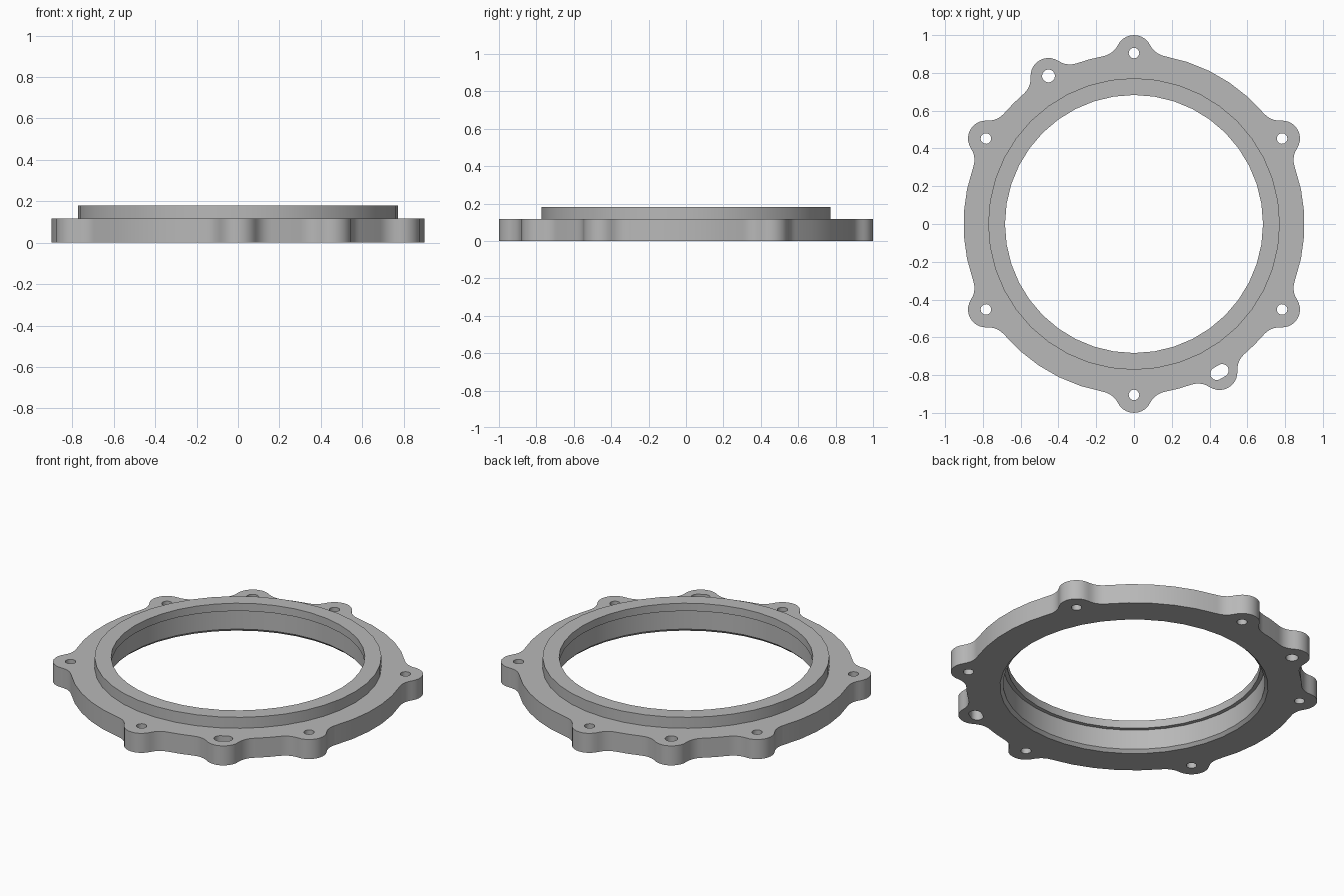
import bpy, bmesh
from math import sin, cos, pi, acos, atan2, radians, ceil
from mathutils import Vector, Matrix

cube = bpy.data.objects.get("Cube")
if cube:
    bpy.data.objects.remove(cube, do_unlink=True)

RING, LOBE, FILLET, BOLT = 0.903, 0.095, 0.11, 0.905
FLANGE_TOP, TOP = 0.116, 0.181
LOBE_ANGLES = [30, 90, 120, 150, 210, 270, 300, 330]

metal = bpy.data.materials.new("grey_metal")
metal.use_nodes = True
metal.diffuse_color = (0.48, 0.48, 0.48, 1)
metal.node_tree.nodes["Principled BSDF"].inputs["Base Color"].default_value = (0.48, 0.48, 0.48, 1)


def arc(centre, r, a0, a1, n):
    return [Vector((centre[0] + r * cos(a0 + (a1 - a0) * i / n),
                    centre[1] + r * sin(a0 + (a1 - a0) * i / n), 0)) for i in range(n + 1)]


def finish(name, bm):
    bmesh.ops.recalc_face_normals(bm, faces=bm.faces)
    mesh = bpy.data.meshes.new(name)
    bm.to_mesh(mesh)
    bm.free()
    mesh.materials.append(metal)
    obj = bpy.data.objects.new(name, mesh)
    bpy.context.collection.objects.link(obj)
    return obj


def prism(name, points, z0, z1):
    bm = bmesh.new()
    face = bm.faces.new([bm.verts.new((p.x, p.y, z0)) for p in points])
    ext = bmesh.ops.extrude_face_region(bm, geom=[face])
    bmesh.ops.translate(bm, vec=(0, 0, z1 - z0),
                        verts=[v for v in ext["geom"] if isinstance(v, bmesh.types.BMVert)])
    return finish(name, bm)


def lathe(name, profile, n=40):
    # closed solid of revolution from (radius, height) pairs
    bm = bmesh.new()
    rows = [[bm.verts.new((r * cos(2 * pi * i / n), r * sin(2 * pi * i / n), z))
             for i in range(n)] for r, z in profile]
    for low, high in zip(rows, rows[1:]):
        for i in range(n):
            j = (i + 1) % n
            bm.faces.new((low[i], low[j], high[j], high[i]))
    bm.faces.new(rows[0])
    bm.faces.new(rows[-1])
    return finish(name, bm)


def lobed_outline():
    # one bolt ear pointing along +x, blended into the ring by fillets
    d = RING + FILLET
    a = acos((d * d + BOLT * BOLT - (LOBE + FILLET) ** 2) / (2 * d * BOLT))
    f = (d * cos(a), -d * sin(a))
    to_ear = atan2(-f[1], BOLT - f[0])
    blend = arc(f, FILLET, pi - a, to_ear, 5)
    ear = arc((BOLT, 0), LOBE, to_ear - pi, pi - to_ear, 10)
    mirrored = [Vector((p.x, -p.y, 0)) for p in reversed(blend)]
    unit = blend + ear[1:-1] + mirrored
    points = []
    for i, deg in enumerate(LOBE_ANGLES):
        t = radians(deg)
        points += [Matrix.Rotation(t, 3, 'Z') @ p for p in unit]
        following = radians(LOBE_ANGLES[(i + 1) % 8]) + (2 * pi if i == 7 else 0)
        start, end = t + a, following - a
        points += arc((0, 0), RING, start, end, max(1, ceil((end - start) / radians(8))))[1:-1]
    return points


def combine(target, tool, operation):
    mod = target.modifiers.new(operation.lower(), 'BOOLEAN')
    mod.operation, mod.solver, mod.object = operation, 'EXACT', tool
    bpy.context.view_layer.objects.active = target
    bpy.ops.object.modifier_apply(modifier=mod.name)
    bpy.data.objects.remove(tool, do_unlink=True)


# Flange with ears, and the raised collar on top
flange = prism("lobed_flange_ring", lobed_outline(), 0, FLANGE_TOP)
combine(flange, lathe("collar", [(0.772, 0.05), (0.772, TOP)]), 'UNION')

# Stepped bore with a chamfered lower mouth
bore = [(0.742, -0.02), (0.705, 0.017), (0.705, 0.135), (0.683, 0.135), (0.683, 0.3)]
combine(flange, lathe("bore_cutter", bore), 'DIFFERENCE')

# Bolt holes, a larger dowel hole and a slotted dowel hole
for deg in LOBE_ANGLES:
    t = radians(deg)
    r = 0.034 if deg in (120, 300) else 0.028
    half = 0.017 if deg == 300 else 0
    if half:
        pts = arc((BOLT, half), r, 0, pi, 10) + arc((BOLT, -half), r, pi, 2 * pi, 10)
    else:
        pts = arc((BOLT, 0), r, 0, 2 * pi, 20)[:-1]
    pts = [Matrix.Rotation(t, 3, 'Z') @ p for p in pts]
    combine(flange, prism("hole_cutter", pts, -0.1, 0.3), 'DIFFERENCE')

bpy.ops.object.select_all(action='DESELECT')
flange.select_set(True)
bpy.context.view_layer.objects.active = flange
bpy.ops.object.shade_smooth_by_angle(angle=radians(30))
